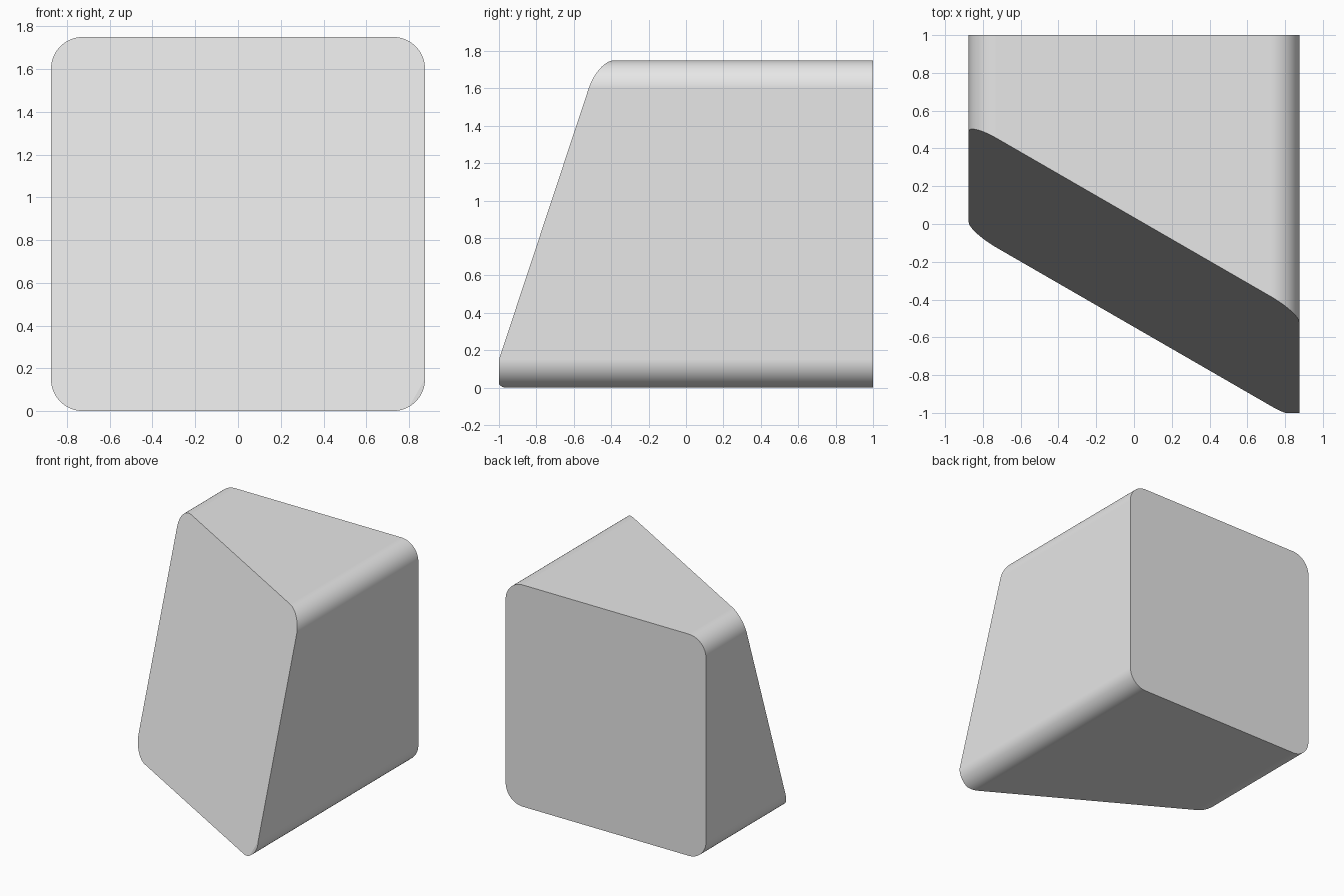
import bpy
import bmesh
from mathutils import Vector

default = bpy.data.objects.get("Cube")
if default:
    bpy.data.objects.remove(default, do_unlink=True)

SIZE = 1.75      # width and height
LENGTH = 2.0     # depth along y
RADIUS = 0.15    # rounding of the long edges

# Plain grey
grey = bpy.data.materials.new("plain_grey")
grey.use_nodes = True
colour = (0.8, 0.8, 0.8, 1.0)
grey.diffuse_color = colour
grey.node_tree.nodes["Principled BSDF"].inputs["Base Color"].default_value = colour

# Bar with rounded long edges
bm = bmesh.new()
bmesh.ops.create_cube(bm, size=1.0)
bmesh.ops.scale(bm, vec=(SIZE, LENGTH, SIZE), verts=bm.verts)
bmesh.ops.translate(bm, vec=(0, 0, SIZE / 2), verts=bm.verts)
long_edges = [e for e in bm.edges
              if abs(e.verts[0].co.y - e.verts[1].co.y) > 1]
bmesh.ops.bevel(bm, geom=long_edges, offset=RADIUS, offset_type='OFFSET',
                segments=16, profile=0.5, affect='EDGES')

# Slanted front: y = -0.545 - 0.577 x + 0.331 z
cut = bmesh.ops.bisect_plane(
    bm, geom=bm.verts[:] + bm.edges[:] + bm.faces[:], dist=1e-5,
    plane_co=Vector((0, -0.545, 0)), plane_no=Vector((0.577, 1, -0.331)),
    clear_inner=True)
rim = [g for g in cut["geom_cut"] if isinstance(g, bmesh.types.BMEdge)]
bmesh.ops.contextual_create(bm, geom=rim)
bmesh.ops.recalc_face_normals(bm, faces=bm.faces)

mesh = bpy.data.meshes.new("slanted_block")
bm.to_mesh(mesh)
bm.free()
block = bpy.data.objects.new("slanted_block", mesh)
bpy.context.collection.objects.link(block)
mesh.materials.append(grey)

# Smooth rounded edges, crisp ends
bpy.ops.object.select_all(action='DESELECT')
block.select_set(True)
bpy.context.view_layer.objects.active = block
bpy.ops.object.shade_smooth_by_angle()
weighted = block.modifiers.new("flat_sides", 'WEIGHTED_NORMAL')
weighted.keep_sharp = True
